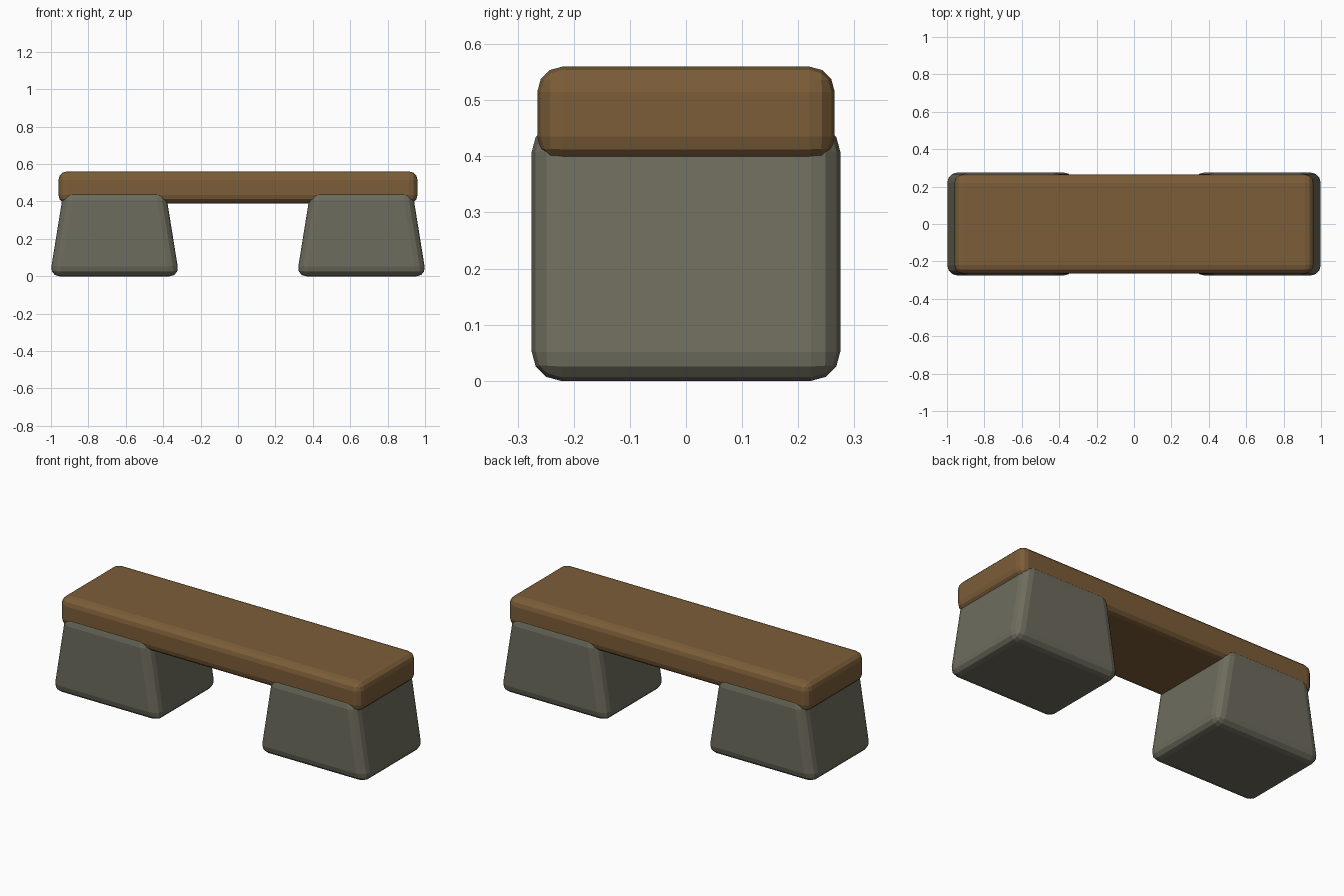
import bpy, bmesh

if "Cube" in bpy.data.objects:
    bpy.data.objects.remove(bpy.data.objects["Cube"])


def material(name, rgb):
    m = bpy.data.materials.new(name)
    m.diffuse_color = (*rgb, 1)
    m.use_nodes = True
    m.node_tree.nodes["Principled BSDF"].inputs["Base Color"].default_value = m.diffuse_color
    return m


def block(name, x, half_x, half_y, z0, z1, bevel, mat, top_half_x=None):
    """Rounded block whose ends can taper towards the top."""
    bm = bmesh.new()
    bmesh.ops.create_cube(bm, size=2)
    for v in bm.verts:
        top = v.co.z > 0
        width = top_half_x if top and top_half_x else half_x
        v.co = (x + v.co.x * width, v.co.y * half_y, z1 if top else z0)
    bmesh.ops.bevel(bm, geom=bm.edges[:], offset=bevel, segments=3,
                    profile=0.5, affect='EDGES')
    bmesh.ops.recalc_face_normals(bm, faces=bm.faces[:])
    me = bpy.data.meshes.new(name)
    bm.to_mesh(me)
    bm.free()
    me.materials.append(mat)
    ob = bpy.data.objects.new(name, me)
    bpy.context.collection.objects.link(ob)
    return ob


wood = material("wood", (0.20, 0.11, 0.04))
stone = material("stone", (0.155, 0.15, 0.11))

# Wooden seat slab
block("seat", 0, 0.96, 0.265, 0.39, 0.56, 0.045, wood)

# Tapered stone feet, set slightly into the seat
for side, label in ((-1, "left"), (1, "right")):
    block(f"{label}_foot", side * 0.66, 0.346, 0.275, 0, 0.46, 0.052, stone,
          top_half_x=0.272)
